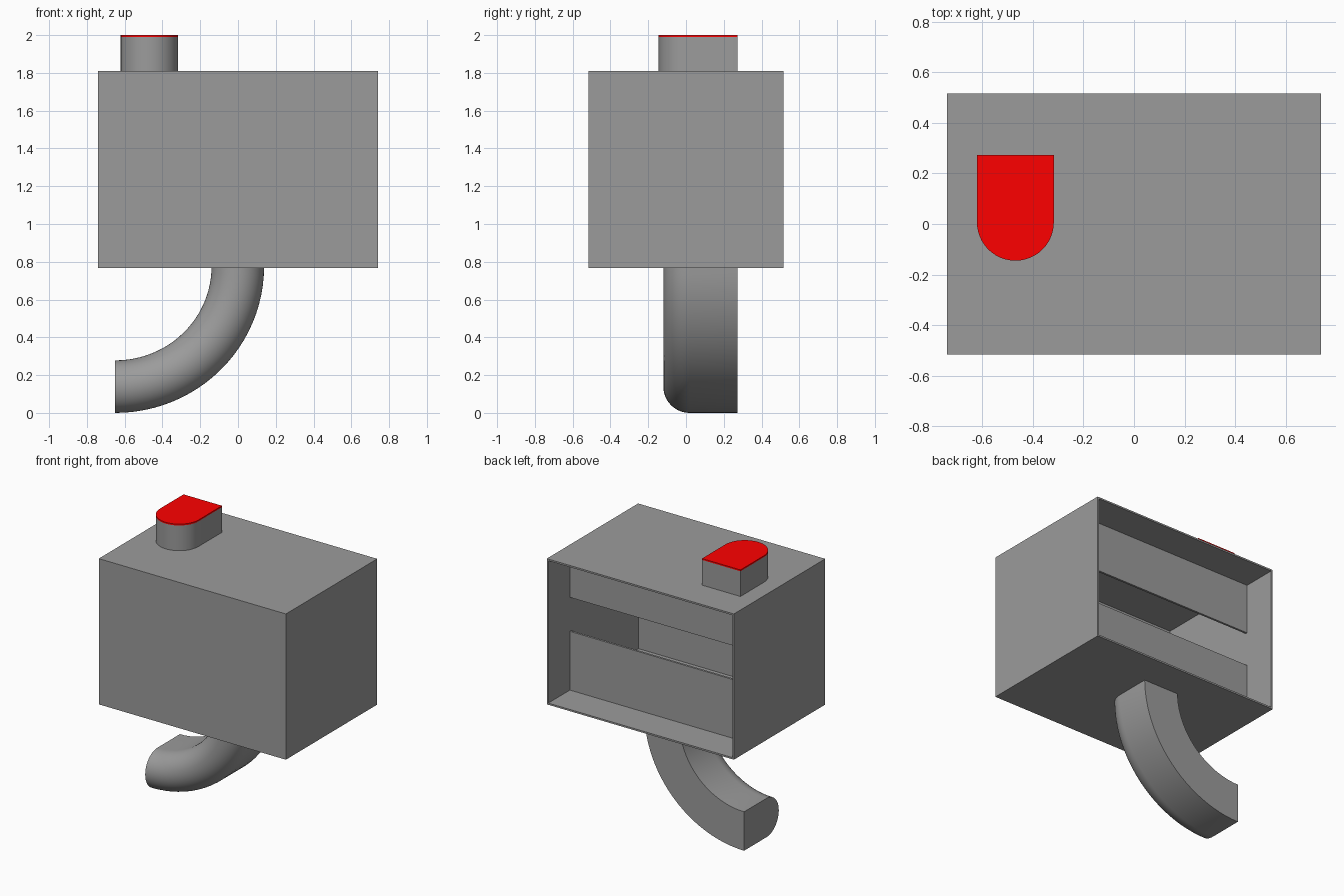
import bpy, bmesh, math

if "Cube" in bpy.data.objects:
    bpy.data.objects.remove(bpy.data.objects["Cube"])

BACK = 0.272  # plane of the inset panels and of the flat backs of the pipes


def material(name, color):
    mat = bpy.data.materials.new(name)
    mat.diffuse_color = color
    mat.use_nodes = True
    mat.node_tree.nodes["Principled BSDF"].inputs["Base Color"].default_value = mat.diffuse_color
    return mat


dark_grey = material("dark_grey", (0.33, 0.33, 0.33, 1))
red = material("red", (1.0, 0.0, 0.0, 1))


def add_object(name, bm, mat=dark_grey, smooth=False):
    bmesh.ops.recalc_face_normals(bm, faces=bm.faces)
    mesh = bpy.data.meshes.new(name)
    bm.to_mesh(mesh)
    bm.free()
    mesh.materials.append(mat)
    obj = bpy.data.objects.new(name, mesh)
    bpy.context.collection.objects.link(obj)
    if smooth:
        bpy.ops.object.select_all(action='DESELECT')
        obj.select_set(True)
        bpy.context.view_layer.objects.active = obj
        bpy.ops.object.shade_smooth_by_angle(angle=math.radians(30))
    return obj


def box_mesh(x0, x1, y0, y1, z0, z1):
    bm = bmesh.new()
    bmesh.ops.create_cube(bm, size=1)
    for v in bm.verts:
        v.co.x = x1 if v.co.x > 0 else x0
        v.co.y = y1 if v.co.y > 0 else y0
        v.co.z = z1 if v.co.z > 0 else z0
    return bm


def d_profile(r, front, steps=24):
    """D-shaped section (across, y): flat at the back, half round at the front."""
    arc = [(r * math.cos(math.pi * i / steps),
            front + r - r * math.sin(math.pi * i / steps)) for i in range(steps + 1)]
    return [(r, BACK)] + arc + [(-r, BACK)]


def loft(name, rings, mat=dark_grey):
    """Skin a list of equal rings and close both ends."""
    bm = bmesh.new()
    loops = [[bm.verts.new(p) for p in ring] for ring in rings]
    n = len(loops[0])
    for a, b in zip(loops, loops[1:]):
        for i in range(n):
            j = (i + 1) % n
            bm.faces.new((a[i], a[j], b[j], b[i]))
    bm.faces.new(loops[0])
    bm.faces.new(loops[-1])
    return add_object(name, bm, mat, smooth=True)


# Thin-walled housing, open at the back
bm = box_mesh(-0.74, 0.74, -0.516, 0.516, 0.768, 1.81)
bmesh.ops.recalc_face_normals(bm, faces=bm.faces)
bmesh.ops.delete(bm, geom=[f for f in bm.faces if f.normal.y > 0.5], context='FACES')
housing = add_object("housing", bm)
shell = housing.modifiers.new("walls", 'SOLIDIFY')
shell.thickness = 0.012
shell.offset = -1
shell.use_even_offset = True

# Inset panels above and below the long window
for name, z0, z1 in (("upper_panel", 1.443, 1.80), ("lower_panel", 0.775, 1.20)):
    add_object(name, box_mesh(-0.73, 0.73, BACK - 0.015, BACK, z0, z1))

# Inlet stub and its red cap
stub = d_profile(0.152, -0.145)
for name, z0, z1, mat in (("inlet_stub", 1.80, 1.99, dark_grey),
                          ("inlet_cap", 1.99, 2.0, red)):
    loft(name, [[(x - 0.469, y, z) for x, y in stub] for z in (z0, z1)], mat)

# Outlet pipe: D section swept through a slightly wide quarter turn
section = d_profile(0.139, -0.12)
cx, cz, bend_x, bend_z = -0.65, 0.775, 0.649, 0.636
rings = []
for i in range(25):
    t = math.radians(90 * i / 24)
    rings.append([(cx + (bend_x + u) * math.cos(t), y, cz - (bend_z + u) * math.sin(t))
                  for u, y in section])
loft("outlet_pipe", rings)
